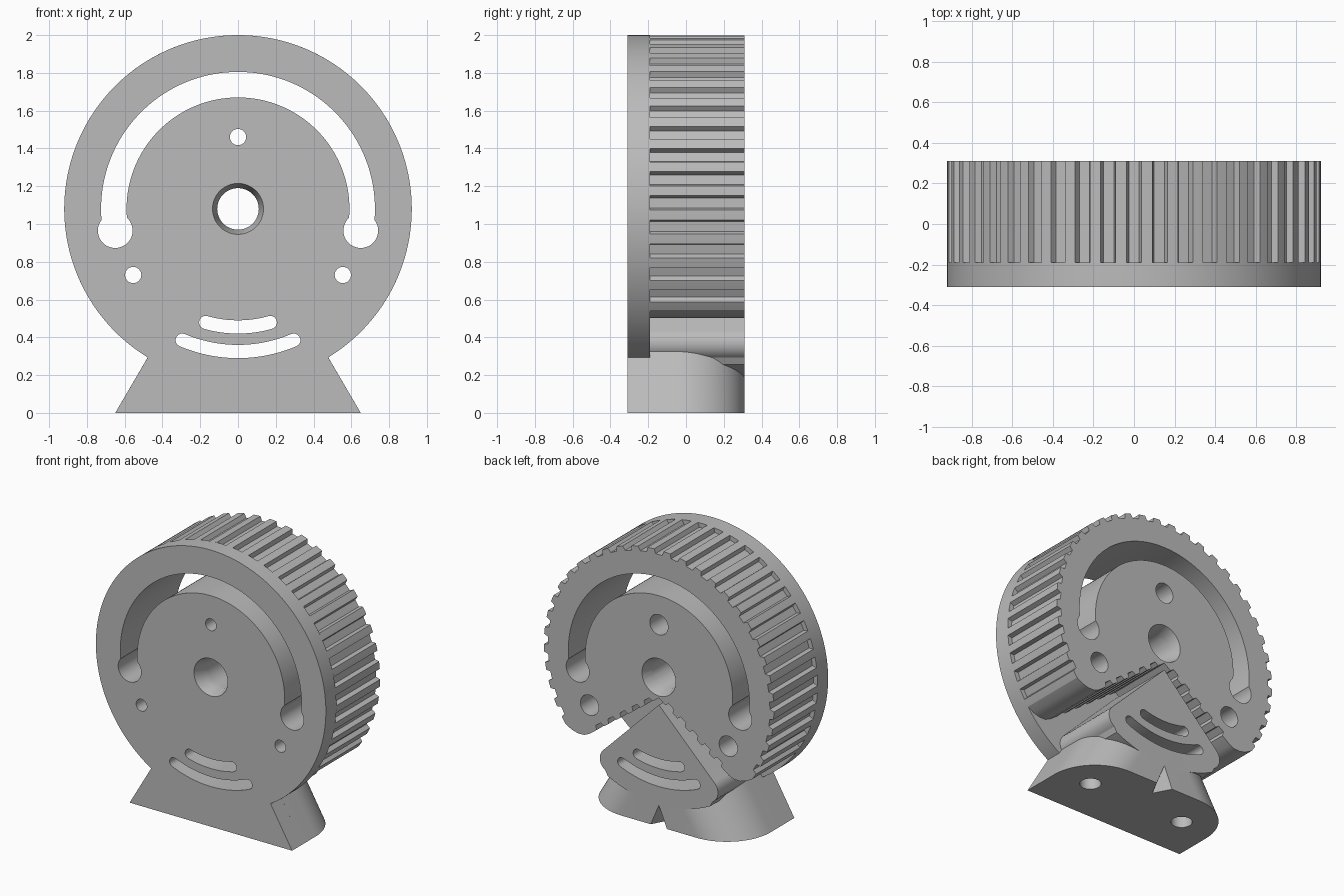
import bpy, bmesh
from math import sin, cos, pi, radians, hypot
from mathutils import Matrix

CZ = 1.08                               # height of the wheel axis
FRONT, STEP, BACK = -0.31, -0.19, 0.31  # depth planes

cube = bpy.data.objects.get("Cube")
if cube:
    bpy.data.objects.remove(cube, do_unlink=True)

grey = bpy.data.materials.new("plain_grey")
grey.use_nodes = True
grey.diffuse_color = (0.5, 0.5, 0.5, 1)
grey.node_tree.nodes["Principled BSDF"].inputs["Base Color"].default_value = (0.5, 0.5, 0.5, 1)


def finish(name, bm):
    bmesh.ops.recalc_face_normals(bm, faces=bm.faces)
    mesh = bpy.data.meshes.new(name)
    bm.to_mesh(mesh)
    bm.free()
    mesh.materials.append(grey)
    obj = bpy.data.objects.new(name, mesh)
    bpy.context.collection.objects.link(obj)
    return obj


def loft(name, ring_a, ring_b):
    """Closed solid between two matching rings of 3D points."""
    bm = bmesh.new()
    a = [bm.verts.new(p) for p in ring_a]
    b = [bm.verts.new(p) for p in ring_b]
    bm.faces.new(a)
    bm.faces.new(b)
    for i in range(len(a)):
        j = (i + 1) % len(a)
        bm.faces.new((a[i], a[j], b[j], b[i]))
    return finish(name, bm)


def prism(name, pts, y0, y1):
    """Outline (x, height from axis) pushed along y."""
    return loft(name, [(x, y0, z + CZ) for x, z in pts],
                [(x, y1, z + CZ) for x, z in pts])


def mirrored(half):
    """Complete a half outline (x >= 0) with its mirror image."""
    return half + [(-x, z) for x, z in reversed(half) if x > 1e-6]


def arc(r, a0, a1, n, cx=0, cz=0):
    """Arc points, angle clockwise from straight up."""
    return [(cx + r * sin(a0 + (a1 - a0) * i / n), cz + r * cos(a0 + (a1 - a0) * i / n))
            for i in range(n + 1)]


def bore(x, z, r0, r1, y0, y1):
    bm = bmesh.new()
    place = Matrix.Translation((x, (y0 + y1) / 2, CZ + z)) @ Matrix.Rotation(-pi / 2, 4, 'X')
    bmesh.ops.create_cone(bm, cap_ends=True, segments=48, radius1=r0, radius2=r1,
                          depth=y1 - y0, matrix=place)
    return finish("cutter", bm)


def round_slot(r, half_width, half_angle):
    """Curved slot with round ends, below the axis."""
    a0, a1 = pi - half_angle, pi + half_angle
    end0 = arc(half_width, a0 + pi, a0 + 2 * pi, 12, r * sin(a0), r * cos(a0))
    end1 = arc(half_width, a1, a1 + pi, 12, r * sin(a1), r * cos(a1))
    outer = arc(r + half_width, a0, a1, 24)[1:-1]
    inner = arc(r - half_width, a1, a0, 24)[1:-1]
    return prism("cutter", outer + end1 + inner + end0, -1, 1)


# Front flange with the trapezoid of the foot
edge = pi - 0.546
flange = prism("front_flange", mirrored(arc(0.92, 0, edge, 80) + [(0.65, -CZ)]), FRONT, STEP)

# Toothed wheel with an open sector whose walls are toothed too
R, ROOT, PITCH = 0.92, 0.888, radians(8)
half = [(0, ROOT)]
for i in range(16):
    a = i * PITCH
    half.append((ROOT * sin(a + 0.029), ROOT * cos(a + 0.029)))
    half += arc(R, a + 0.041, a + PITCH - 0.041, 3)
    if i < 15:
        half.append((ROOT * sin(a + PITCH - 0.029), ROOT * cos(a + PITCH - 0.029)))
half += [(0.70, -0.563), (0.65, -0.578), (0.60, -0.577), (0.56, -0.56)]
dx, dz = 0.56, -0.41
length = hypot(dx, dz)
ux, uz = dx / length, dz / length
for k in range(5, 0, -1):
    s = 0.12 * k - 0.02
    for ds, depth in ((0.036, 0), (0.025, 0.03), (-0.025, 0.03), (-0.036, 0)):
        half.append((ux * (s + ds) - uz * depth, -0.15 + uz * (s + ds) + ux * depth))
half.append((0, -0.15))
wheel = prism("toothed_wheel", mirrored(half), STEP, BACK)

# Clamp wedge standing in the open sector
half = [(0, -0.2), (0.445, -0.645)] + arc(0.09, pi / 4, radians(150), 8, 0.383, -0.71)
half += arc(R, pi - 0.46, pi, 16)
wedge = prism("clamp_wedge", mirrored(half), STEP, BACK)


# Mounting foot: sloping sides, rounded rear corners
def foot_ring(w, z):
    plan = [(w, STEP)] + [(w - 0.35 + x, -0.04 + y) for x, y in arc(0.35, pi / 2, 0, 20)]
    return [(x, y, z) for x, y in mirrored(plan)]


foot = loft("mounting_foot", foot_ring(0.65, 0), foot_ring(0.451, 0.34))

# Cutters: curved slots, bolt holes and axle bore
cutters = [round_slot(0.625, 0.035, 0.277), round_slot(0.755, 0.035, 0.402)]
span = radians(98)
cutters.append(prism("cutter", arc(0.725, -span, span, 96) + arc(0.59, span, -span, 96), -1, 1))
for x in (-0.65, 0.65):
    cutters.append(bore(x, -0.115, 0.092, 0.092, -1, 1))
for x, z in ((0, 0.38), (-0.555, -0.35), (0.555, -0.35)):
    cutters.append(bore(x, z, 0.043, 0.043, -1, 1))
    cutters.append(bore(x, z, 0.073, 0.073, -0.1, 1))
cutters.append(bore(0, 0, 0.11, 0.11, -1, 1))
cutters.append(bore(0, 0, 0.141, 0.108, FRONT - 0.02, FRONT + 0.09))
cutters.append(bore(0, 0, 0.108, 0.141, BACK - 0.09, BACK + 0.02))

# Foot cutters: screw holes underneath and a pointed rear notch
foot_cutters = []
for x in (-0.39, 0.39):
    bm = bmesh.new()
    bmesh.ops.create_cone(bm, cap_ends=True, segments=40, radius1=0.07, radius2=0.07,
                          depth=0.4, matrix=Matrix.Translation((x, 0.02, 0)))
    foot_cutters.append(finish("cutter", bm))
bm = bmesh.new()
for p in ((-0.08, 0.33, -0.01), (0.08, 0.33, -0.01), (0, 0.33, 0.18), (0, 0.18, -0.01)):
    bm.verts.new(p)
bmesh.ops.convex_hull(bm, input=bm.verts)
foot_cutters.append(finish("cutter", bm))


def carve(obj, tools):
    bpy.ops.object.select_all(action='DESELECT')
    obj.select_set(True)
    bpy.context.view_layer.objects.active = obj
    for tool in tools:
        mod = obj.modifiers.new("cut", 'BOOLEAN')
        mod.operation, mod.solver, mod.object = 'DIFFERENCE', 'EXACT', tool
        bpy.ops.object.modifier_apply(modifier=mod.name)
    bpy.ops.object.shade_smooth_by_angle(angle=radians(25))


carve(flange, cutters)
carve(wheel, cutters[2:])
carve(wedge, cutters[:2])
carve(foot, cutters[:2] + foot_cutters)
for tool in cutters + foot_cutters:
    bpy.data.objects.remove(tool, do_unlink=True)
